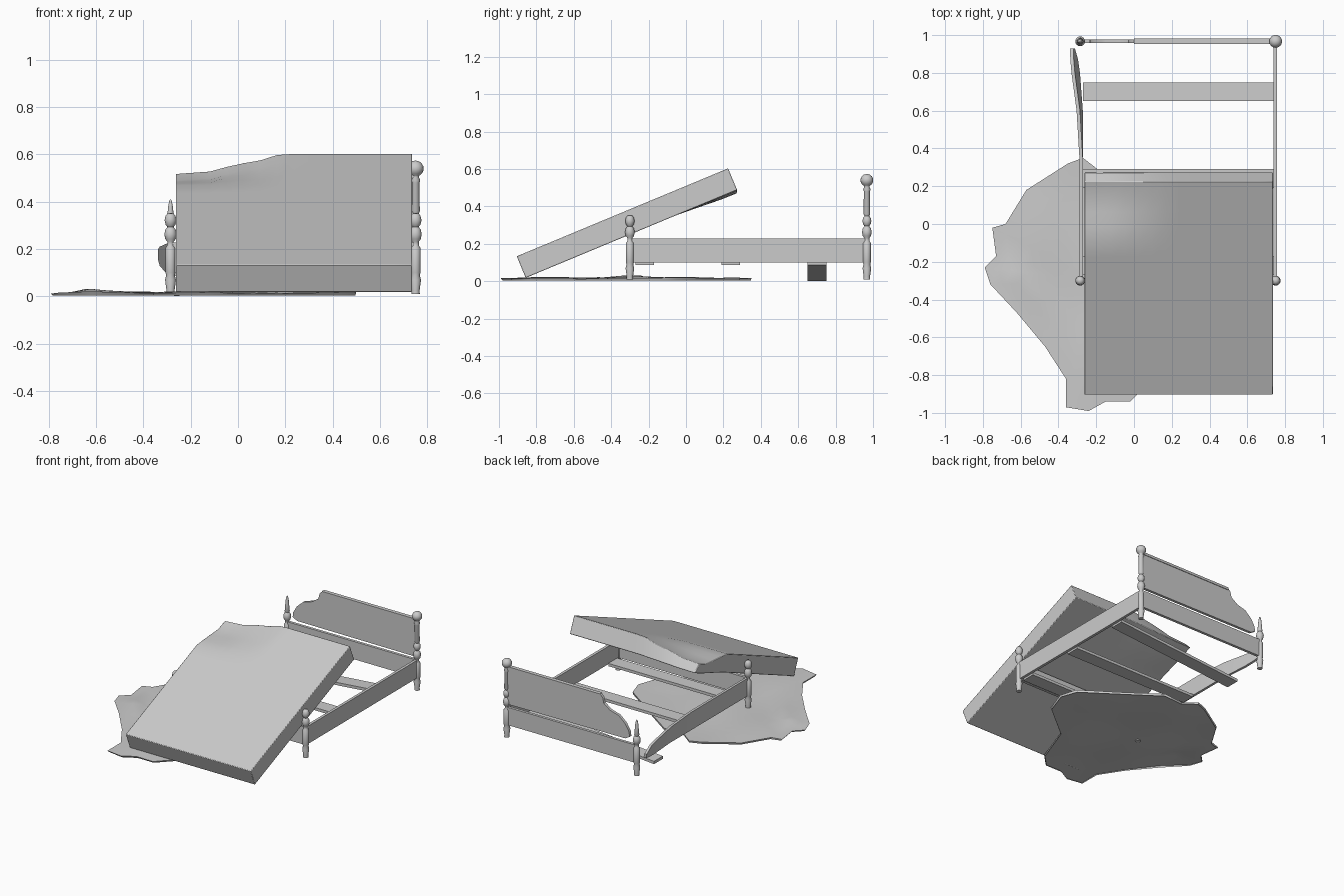
import bpy, bmesh, math
from mathutils import Vector

cube = bpy.data.objects.get("Cube")
if cube:
    bpy.data.objects.remove(cube, do_unlink=True)

grey = bpy.data.materials.new("plain_grey")
grey.use_nodes = True
grey.diffuse_color = (0.6, 0.6, 0.6, 1)
grey.node_tree.nodes["Principled BSDF"].inputs["Base Color"].default_value = (0.6, 0.6, 0.6, 1)

LEFT_X, RIGHT_X, FOOT_Y, HEAD_Y = -0.285, 0.75, -0.30, 0.967


def finish(name, bm, angle=35, bevel=0):
    bmesh.ops.recalc_face_normals(bm, faces=bm.faces)
    mesh = bpy.data.meshes.new(name)
    bm.to_mesh(mesh)
    bm.free()
    mesh.materials.append(grey)
    obj = bpy.data.objects.new(name, mesh)
    bpy.context.collection.objects.link(obj)
    bpy.ops.object.select_all(action='DESELECT')
    obj.select_set(True)
    bpy.context.view_layer.objects.active = obj
    bpy.ops.object.shade_smooth_by_angle(angle=math.radians(angle))
    if bevel:
        mod = obj.modifiers.new("soft_edges", 'BEVEL')
        mod.width, mod.segments = bevel, 2
        mod.limit_method = 'ANGLE'
    return obj


def box(name, lo, hi):
    bm = bmesh.new()
    bmesh.ops.create_cube(bm, size=1)
    for v in bm.verts:
        v.co = [lo[i] + (v.co[i] + 0.5) * (hi[i] - lo[i]) for i in range(3)]
    return finish(name, bm)


def lathe(name, profile, x, y):
    bm = bmesh.new()
    verts = [bm.verts.new((r, 0, z)) for r, z in profile]
    edges = [bm.edges.new(pair) for pair in zip(verts, verts[1:])]
    bmesh.ops.spin(bm, geom=verts + edges, cent=(0, 0, 0), axis=(0, 0, 1),
                   angle=math.tau, steps=16)
    bmesh.ops.remove_doubles(bm, verts=bm.verts, dist=0.0005)
    bmesh.ops.translate(bm, verts=bm.verts, vec=(x, y, 0))
    return finish(name, bm, 50)


def bead(z, r, half):
    return [(r * math.cos(a) + 0.003, z + half * math.sin(a))
            for a in (-1.1, -0.6, 0, 0.6, 1.1)]


# Turned posts sharing one lower profile
lower = [(0, 0.01), (0.018, 0.01), (0.017, 0.025), (0.023, 0.07), (0.018, 0.09),
         (0.021, 0.1), (0.021, 0.205), (0.014, 0.215)]
lower += bead(0.262, 0.023, 0.035)
short = lower + bead(0.322, 0.022, 0.032) + [(0, 0.352)]
tall = lower + bead(0.322, 0.021, 0.03) + [(0.018, 0.36), (0.016, 0.48), (0.02, 0.49),
                                           (0.014, 0.505)]
tall += [(0.034 * math.cos(a), 0.54 + 0.034 * math.sin(a))
         for a in (-1.1, -0.7, -0.3, 0, 0.3, 0.7, 1.1)] + [(0, 0.574)]
snapped = lower + [(0.017, 0.3), (0.013, 0.345), (0.01, 0.38), (0.005, 0.405), (0, 0.41)]
lathe("foot_post_left", short, RIGHT_X, FOOT_Y)
lathe("foot_post_right", short, LEFT_X, FOOT_Y)
lathe("head_post_left", tall, RIGHT_X, HEAD_Y)
lathe("broken_head_post", snapped, LEFT_X, HEAD_Y)

# Straight rails
box("side_rail", (0.738, FOOT_Y, 0.1), (0.758, HEAD_Y, 0.228))
box("foot_rail", (LEFT_X, FOOT_Y - 0.01, 0.1), (RIGHT_X, FOOT_Y + 0.01, 0.228))
box("head_rail", (LEFT_X, HEAD_Y - 0.01, 0.1), (RIGHT_X, HEAD_Y + 0.01, 0.228))

# Snapped side rail, bending outwards: y, bottom x, top x, bottom z, top z
bm = bmesh.new()
rings = []
for y, xb, xt, zb, zt in [(-0.3, -0.28, -0.28, 0.1, 0.228), (0.35, -0.28, -0.28, 0.1, 0.228),
                          (0.6, -0.28, -0.295, 0.1, 0.222), (0.8, -0.295, -0.322, 0.1, 0.21),
                          (0.87, -0.305, -0.328, 0.11, 0.2), (0.93, -0.322, -0.33, 0.13, 0.16)]:
    rings.append([bm.verts.new(p) for p in ((xb - 0.009, y, zb), (xb + 0.009, y, zb),
                                            (xt + 0.009, y, zt), (xt - 0.009, y, zt))])
for a, b in zip(rings, rings[1:]):
    for i in range(4):
        bm.faces.new((a[i], a[(i + 1) % 4], b[(i + 1) % 4], b[i]))
bm.faces.new(rings[0])
bm.faces.new(rings[-1])
finish("broken_side_rail", bm)

# Slats, the last one fallen at one end
for i, (y, drop) in enumerate([(-0.22, 0), (0.24, 0), (0.70, 0.085)]):
    slat = box(f"slat_{i + 1}", (-0.27, y - 0.05, 0.086), (0.738, y + 0.05, 0.106))
    for v in slat.data.vertices:
        if v.co.x < 0:
            v.co.z -= drop

# Headboard panel with a broken end
outline = [(0.745, 0.25), (0.745, 0.515), (0.0, 0.52), (-0.02, 0.5), (-0.03, 0.46),
           (-0.08, 0.425), (-0.15, 0.405), (-0.2, 0.36), (-0.23, 0.31), (-0.235, 0.275),
           (-0.2, 0.255)]
bm = bmesh.new()
face = bm.faces.new([bm.verts.new((x, HEAD_Y - 0.01, z)) for x, z in outline])
ext = bmesh.ops.extrude_face_region(bm, geom=[face])
bmesh.ops.translate(bm, vec=(0, 0.02, 0),
                    verts=[g for g in ext["geom"] if isinstance(g, bmesh.types.BMVert)])
finish("headboard", bm)
box("headboard_cap", (0.0, HEAD_Y - 0.014, 0.505), (0.745, HEAD_Y + 0.014, 0.523))


# Mattress leaning on the foot rail, with a crumpled top corner
def sag(x):
    steps = [(-0.26, 0.085), (-0.12, 0.075), (0.0, 0.042), (0.07, 0.035), (0.18, 0)]
    for (x0, d0), (x1, d1) in zip(steps, steps[1:]):
        if x <= x1:
            return d0 + (d1 - d0) * max(0, x - x0) / (x1 - x0)
    return 0


bm = bmesh.new()
bmesh.ops.create_cube(bm, size=1)
bmesh.ops.subdivide_edges(bm, edges=bm.edges, cuts=13, use_grid_fill=True)
tilt = math.atan2(0.47, 1.13)
along = Vector((0, math.cos(tilt), math.sin(tilt)))
up = Vector((0, -math.sin(tilt), math.cos(tilt)))
for v in bm.verts:
    x = -0.262 + (v.co.x + 0.5) * 0.997
    u, t = v.co.y + 0.5, v.co.z + 0.5
    p = Vector((x, -0.857, 0.018)) + along * (u * 1.224) + up * (t * 0.125)
    near_top = min(1, max(0, (u - 0.72) / 0.22))
    p.z -= sag(x) * near_top * (0.2 + 0.8 * t)
    v.co = p
finish("mattress", bm, 40, 0.008)

# Crumpled blanket on the floor
edge = [(-0.27, 0.35), (-0.35, 0.32), (-0.57, 0.18), (-0.68, 0.0), (-0.75, -0.02),
        (-0.73, -0.17), (-0.79, -0.23), (-0.76, -0.32), (-0.62, -0.47), (-0.47, -0.65),
        (-0.36, -0.82), (-0.36, -0.97), (-0.24, -0.99), (-0.15, -0.94), (-0.02, -0.94),
        (0.07, -0.85), (0.18, -0.55), (0.44, -0.34), (0.5, -0.17), (0.46, -0.05),
        (0.2, 0.13), (-0.03, 0.29), (-0.18, 0.28)]
fold_a, fold_b = Vector((-0.66, -0.26)), Vector((-0.37, -0.5))


def blanket_height(x, y, s):
    d = fold_b - fold_a
    k = min(1, max(0, (Vector((x, y)) - fold_a).dot(d) / d.length_squared))
    dist = (Vector((x, y)) - fold_a - d * k).length
    ripple = 0.006 * math.sin(9 * x + 4 * y) * math.sin(7 * y - 3 * x)
    return 0.02 + ripple + 0.02 * (1 - k) * math.exp(-(dist / 0.04) ** 2) - 0.004 * s


bm = bmesh.new()
middle = Vector((-0.2, -0.3))
loops = []
for s in [i / 8 for i in range(8, 0, -1)]:
    loop = []
    for p in edge:
        q = middle + (Vector(p) - middle) * s
        loop.append(bm.verts.new((q.x, q.y, blanket_height(q.x, q.y, s))))
    loops.append(loop)
hem = [bm.verts.new((v.co.x * 0.99, v.co.y * 0.99, 0.003)) for v in loops[0]]
n = len(edge)
for a, b in zip([hem] + loops, loops):
    for i in range(n):
        bm.faces.new((a[i], a[(i + 1) % n], b[(i + 1) % n], b[i]))
bm.faces.new(loops[-1])
bmesh.ops.triangulate(bm, faces=bm.faces)
finish("blanket", bm, 40)
